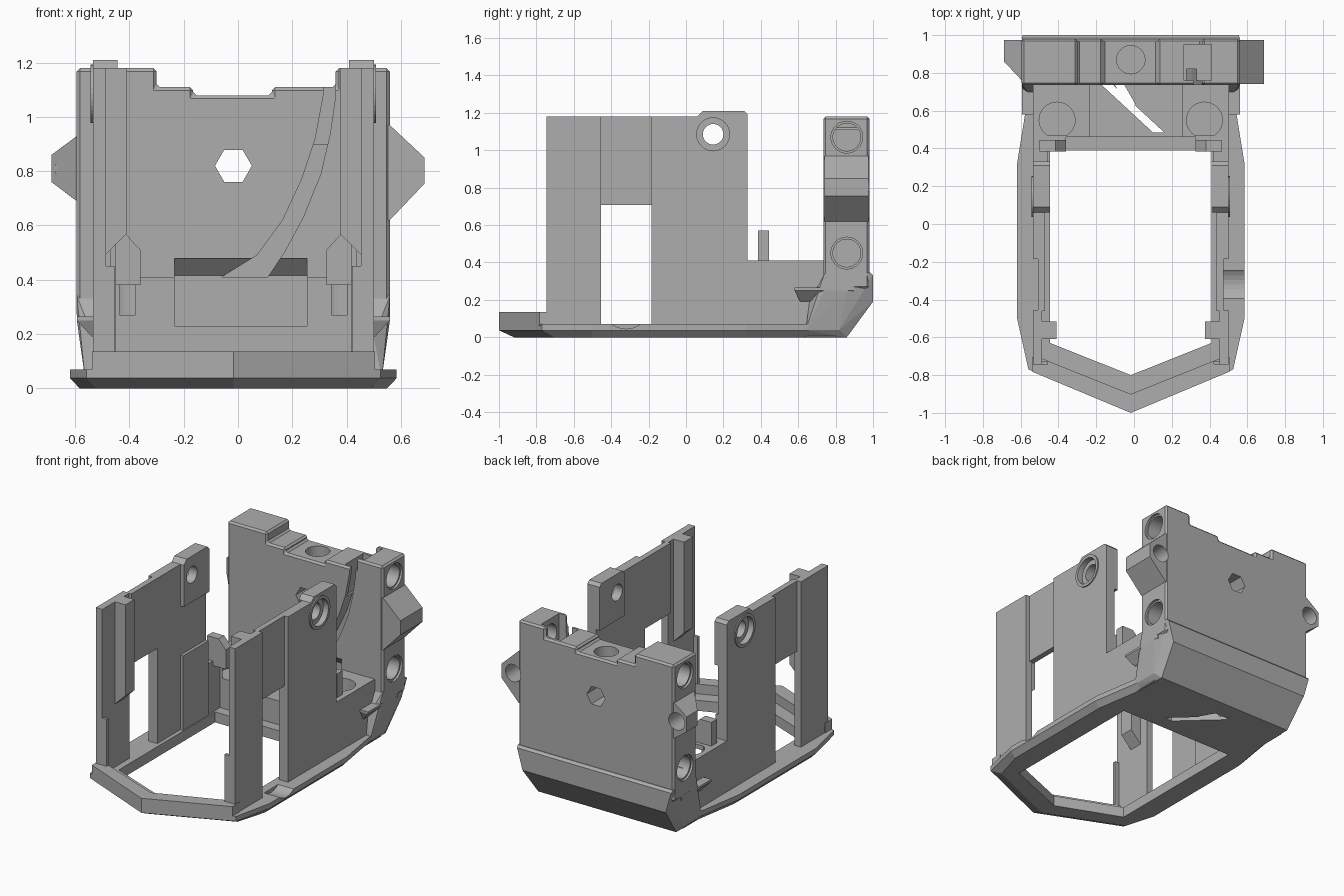
import bpy, bmesh, math
from mathutils import Vector, Matrix

cube = bpy.data.objects.get("Cube")
if cube:
    bpy.data.objects.remove(cube, do_unlink=True)

grey = bpy.data.materials.new("matte_grey")
grey.use_nodes = True
colour = (0.42, 0.42, 0.42, 1)
grey.diffuse_color = colour
grey.node_tree.nodes["Principled BSDF"].inputs["Base Color"].default_value = colour
MID = -0.017            # symmetry plane of the frame
cutters = []


def finish(name, bm):
    bmesh.ops.recalc_face_normals(bm, faces=bm.faces)
    mesh = bpy.data.meshes.new(name)
    bm.to_mesh(mesh)
    bm.free()
    mesh.materials.append(grey)
    ob = bpy.data.objects.new(name, mesh)
    bpy.context.collection.objects.link(ob)
    return ob


def prism(name, pts, axis, a, b):
    """Extrude a 2D outline along an axis from a to b."""
    place = {"x": lambda p, t: (t, p[0], p[1]),
             "y": lambda p, t: (p[0], t, p[1]),
             "z": lambda p, t: (p[0], p[1], t)}[axis]
    bm = bmesh.new()
    lo = [bm.verts.new(place(p, a)) for p in pts]
    hi = [bm.verts.new(place(p, b)) for p in pts]
    bm.faces.new(lo)
    bm.faces.new(hi)
    for i in range(len(pts)):
        j = (i + 1) % len(pts)
        bm.faces.new((lo[i], lo[j], hi[j], hi[i]))
    return finish(name, bm)


def box(name, x, y, z):
    return prism(name, [(x[0], y[0]), (x[1], y[0]), (x[1], y[1]), (x[0], y[1])], "z", *z)


def hull(name, pts):
    bm = bmesh.new()
    for p in pts:
        bm.verts.new(p)
    bmesh.ops.convex_hull(bm, input=bm.verts)
    bmesh.ops.dissolve_limit(bm, angle_limit=0.01, verts=bm.verts, edges=bm.edges)
    return finish(name, bm)


def rod(name, centre, r, axis, a, b, n=32):
    pts = [(centre[0] + r * math.cos(2 * math.pi * i / n),
            centre[1] + r * math.sin(2 * math.pi * i / n)) for i in range(n)]
    return prism(name, pts, axis, a, b)


def cut(ob, *tools):
    for t in tools:
        m = ob.modifiers.new("cut", "BOOLEAN")
        m.operation, m.solver, m.object = "DIFFERENCE", "EXACT", t
        t.hide_render = True
        if t not in cutters:
            cutters.append(t)


def bevel(ob, width):
    m = ob.modifiers.new("edge", "BEVEL")
    m.width, m.segments, m.limit_method = width, 1, "ANGLE"


def both(pts):
    """Mirror an outline or point set across the symmetry plane."""
    return pts + [(2 * MID - p[0],) + tuple(p[1:]) for p in reversed(pts) if abs(p[0] - MID) > 1e-4]


# Base ring: chamfered outline with a pointed opening
top = [(MID, -1), (0.525, -0.77), (0.585, -0.5), (0.585, 0.32), (0.53, 0.66)]
low = [(MID, -0.92), (0.49, -0.705), (0.55, -0.5), (0.55, 0.32), (0.495, 0.66)]
bm = bmesh.new()
rings = []
for outline, z in ((low, 0), (top, 0.037), (top, 0.07)):
    rings.append([bm.verts.new((x, y, z)) for x, y in both(outline)])
for r, s in zip(rings, rings[1:]):
    for i in range(len(r)):
        j = (i + 1) % len(r)
        bm.faces.new((r[i], r[j], s[j], s[i]))
bm.faces.new(rings[0])
bm.faces.new(rings[-1])
base = finish("base_ring", bm)
opening = prism("opening_cutter", both([(MID, -0.8), (0.41, -0.63), (0.41, 0.39)]), "z", -0.1, 0.3)
cut(base, opening, rod("cable_dip_cutter", (-0.32, 0.17), 0.125, "x", 0.47, 0.7))

# Raised lip along the pointed front
prism("front_lip", both([(MID, -0.9), (0.47, -0.705), (0.505, -0.705), (0.505, -0.782), (MID, -1)]),
      "z", 0.06, 0.135)

# Floor platform, with an open channel that runs under the rear wall
platform = box("platform", (-0.535, 0.502), (0.46, 0.8), (0.001, 0.41))
channel = prism("channel_cutter", [(0.3, 0.23), (0.8, 0.23), (0.8, 0.415), (0.74, 0.478), (0.3, 0.478)],
                "x", -0.235, 0.255)
slots = [prism("slot_cutter", p, "z", -0.1, 0.5) for p in
         ([(-0.17, 0.735), (-0.11, 0.735), (0.16, 0.485), (0.1, 0.485)],
          [(-0.1, 0.735), (-0.05, 0.735), (0.01, 0.63), (-0.04, 0.63)])]
wells = [rod("well_cutter", (MID + s * 0.39, 0.55), 0.095, "z", 0.27, 0.6) for s in (-1, 1)]
cut(platform, channel, *slots, *wells)
cut(base, *slots)

# Foot of the rear wall, tapering to the underside
foot = hull("rear_foot", both([(0.56, 0.74, 0.34), (0.56, 0.985, 0.345), (0.555, 1.0, 0.33),
                               (0.515, 1.0, 0.19), (0.56, 0.74, 0.25), (0.56, 0.86, 0.25),
                               (0.5, 0.66, 0.19), (0.495, 0.86, 0), (0.495, 0.64, 0),
                               (0.527, 0.82, 0.04), (0.53, 0.64, 0.037)]))
cut(foot, channel, *slots)
hull("side_wings", both([(0.56, 0.58, 0.265), (0.56, 0.9, 0.265), (0.56, 0.58, 0.25), (0.56, 0.9, 0.25),
                         (0.505, 0.61, 0.19), (0.505, 0.86, 0.19), (0.505, 0.58, 0.265)])
     ).name = "side_wings"
cut(bpy.data.objects["side_wings"], channel, *wells, *slots)

# Rear wall with stepped top edge
wall = prism("rear_wall", [(-0.595, 0.26), (0.56, 0.26), (0.56, 1.18), (0.36, 1.18), (0.36, 1.11),
                           (0.125, 1.11), (0.125, 1.08), (-0.165, 1.08), (-0.165, 1.11),
                           (-0.3, 1.11), (-0.3, 1.18), (-0.595, 1.18)], "y", 0.735, 0.98)
bevel(wall, 0.012)
hex_hole = rod("hex_cutter", (MID, 0.82), 0.068, "y", 0.6, 1.1, 6)
bolt_well = rod("bolt_well_cutter", (MID, 0.87), 0.075, "z", 0.93, 1.3)
pocket = box("pocket_cutter", (0.265, 0.41), (0.76, 0.95), (0.9, 1.3))
groove = prism("groove_cutter", [(0.315, 1.2), (0.315, 1.08), (0.285, 0.92), (0.235, 0.77), (0.165, 0.62),
                                 (0.07, 0.49), (-0.06, 0.41), (0.11, 0.41), (0.17, 0.5), (0.24, 0.63),
                                 (0.305, 0.79), (0.34, 0.94), (0.36, 1.08), (0.36, 1.2)], "y", 0.6, 0.82)
cut(wall, channel, hex_hole, bolt_well, pocket, groove)
for side, face in ((-1, -0.595), (1, 0.56)):
    for z in (0.45, 1.07):
        cut(wall, rod("bolt_cutter", (0.86, z), 0.074, "x", face - 0.15, face + 0.15),
            rod("rim_cutter", (0.86, z), 0.085, "x", face - 0.015, face + 0.015))

# Angled ears on both ends of the rear wall
left_ear = prism("left_ear", [(0.5, 0.97), (0.56, 0.97), (0.688, 0.85), (0.688, 0.755), (0.56, 0.62), (0.5, 0.62)],
                 "y", 0.74, 0.975)
right_ear = hull("right_ear", [(x, y, z) for x, y, zs in
                 ((-0.5, 0.745, (0.66, 0.96)), (-0.58, 0.745, (0.68, 0.94)), (-0.688, 0.86, (0.76, 0.86)),
                  (-0.688, 0.975, (0.76, 0.86)), (-0.5, 0.975, (0.62, 1.0))) for z in zs])
for ear, x in ((left_ear, 0.6), (right_ear, -0.615)):
    hole = rod("ear_cutter", (x, 0.81), 0.058, "y", 0.84, 1.1)
    cut(ear, hole)
    cut(wall, hole)

# Side panels, rails and posts, mirrored from the right (-x) side
for s, side in ((1, "right"), (-1, "left")):
    def sx(*xs):
        return tuple(sorted(MID + s * (x - MID) for x in xs))

    box(side + "_front_panel", sx(-0.535, -0.487), (-0.745, -0.455), (0.05, 1.18))
    box(side + "_window_bridge", sx(-0.508, -0.47), (-0.46, -0.18), (0.708, 1.18))
    box(side + "_front_return", sx(-0.535, -0.455), (-0.745, -0.725), (0.05, 0.45))
    rear = prism(side + "_rear_panel", [(-0.185, 0.05), (0.33, 0.05), (0.33, 1.19), (0.31, 1.21), (0.09, 1.21),
                                        (0.06, 1.18), (-0.185, 1.18)], "x", *sx(-0.535, -0.47))
    tab = prism(side + "_hinge_tab", [(0.06, 0.9), (0.33, 0.9), (0.33, 1.19), (0.31, 1.21),
                                      (0.09, 1.21), (0.06, 1.18)], "x", *sx(-0.5, -0.444))
    pin = rod("pin_cutter", (0.145, 1.085), 0.055, "x", -0.8 if s > 0 else 0.2, -0.2 if s > 0 else 0.8)
    recess = rod("recess_cutter", (0.145, 1.085), 0.088, "x", *sx(-0.6, -0.505))
    cut(rear, pin, recess)
    cut(tab, pin, recess)
    boss = rod(side + "_hinge_rim", (0.145, 1.085), 0.108, "x", *sx(-0.543, -0.5))
    cut(boss, rod("rim_bore_cutter", (0.145, 1.085), 0.088, "x", *sx(-0.7, -0.4)))

    # Low web joining the panel to the platform
    box(side + "_web", sx(-0.535, -0.455), (0.32, 0.75), (0.05, 0.411))
    box(side + "_inner_pad", sx(-0.48, -0.45), (0.06, 0.33), (0.07, 0.57))
    prism(side + "_rail", [(MID + s * (x - MID), z) for x, z in
                           ((-0.5, 0.48), (-0.41, 0.57), (-0.41, 1.18), (-0.5, 1.18))], "y", -0.61, -0.515)
    prism(side + "_post", [(MID + s * (x - MID), z) for x, z in
                           ((-0.5, 0.4), (-0.36, 0.4), (-0.36, 0.51), (-0.415, 0.57), (-0.5, 0.57))],
          "y", 0.385, 0.445)
    box(side + "_post_foot", sx(-0.5, -0.36), (0.385, 0.47), (0.38, 0.41))

# Keep wells open through the webs, then apply everything and drop the cutters
for side in ("left", "right"):
    cut(bpy.data.objects[side + "_web"], *wells)
deps = bpy.context.evaluated_depsgraph_get()
deps.update()
for ob in [o for o in bpy.context.collection.objects if o.type == "MESH" and o.modifiers]:
    mesh = bpy.data.meshes.new_from_object(ob.evaluated_get(deps))
    ob["done"] = True
    ob.data, old = mesh, ob.data
    ob.modifiers.clear()
for t in cutters:
    bpy.data.objects.remove(t, do_unlink=True)
